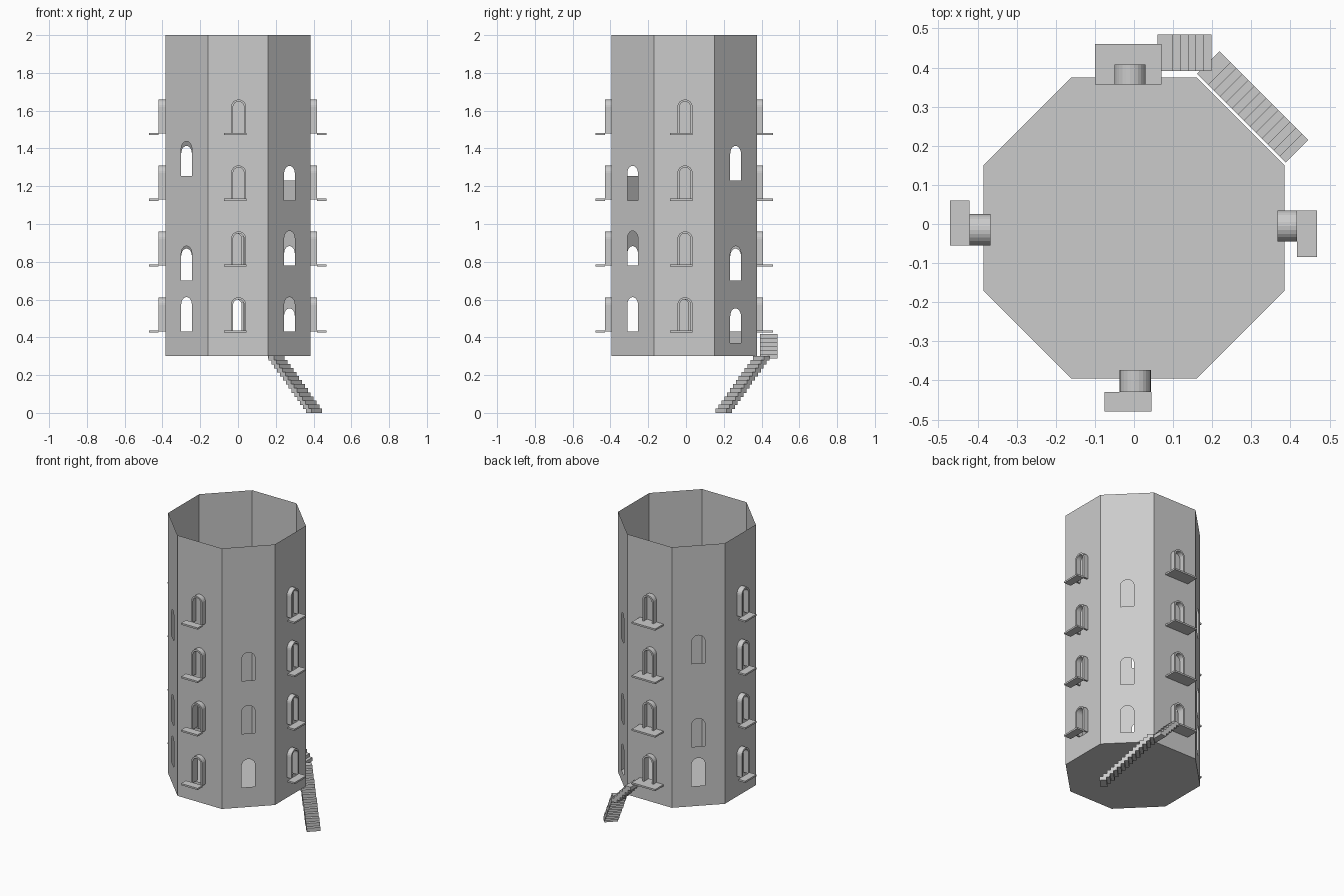
import bpy
import math
from mathutils import Vector
from mathutils.geometry import tessellate_polygon

if "Cube" in bpy.data.objects:
    bpy.data.objects.remove(bpy.data.objects["Cube"])

stone = bpy.data.materials.new("pale_stone")
stone.diffuse_color = (0.6, 0.6, 0.6, 1)
stone.use_nodes = True
stone.node_tree.nodes["Principled BSDF"].inputs["Base Color"].default_value = stone.diffuse_color

BASE, TOP = 0.30, 2.0
LEVELS = (0.432, 0.781, 1.13, 1.479)


def add_mesh(name, verts, faces):
    mesh = bpy.data.meshes.new(name)
    mesh.from_pydata([tuple(v) for v in verts], [], faces)
    mesh.materials.append(stone)
    mesh.update()
    obj = bpy.data.objects.new(name, mesh)
    bpy.context.collection.objects.link(obj)
    return obj


def arch(u, z, width, height, seg=12):
    """Round-headed outline from lower right, over the top, to lower left."""
    r = width / 2
    pts = [(u + r, z)]
    for i in range(seg + 1):
        a = math.pi * i / seg
        pts.append((u + r * math.cos(a), z + height - r + r * math.sin(a)))
    return pts + [(u - r, z)]


def box(name, origin, t, n, us, ds, zs):
    """Box given by ranges along the tangent, the normal and the height."""
    v = [origin + t * u + n * d + Vector((0, 0, z)) for z in zs for d in ds for u in us]
    f = [(0, 1, 3, 2), (4, 6, 7, 5), (0, 4, 5, 1), (2, 3, 7, 6), (0, 2, 6, 4), (1, 5, 7, 3)]
    if t.cross(n).z > 0:
        f = [q[::-1] for q in f]
    return add_mesh(name, v, f)


def wall(name, a, b, openings):
    """Flat wall panel from corner a to b with arched openings (u, z, w, h)."""
    a, b = Vector((*a, 0)), Vector((*b, 0))
    t, length = (b - a).normalized(), (b - a).length
    loops = [[(0, BASE), (length, BASE), (length, TOP), (0, TOP)]]
    loops += [arch(length / 2 + u, z, w, h) for u, z, w, h in openings]
    flat = [p for loop in loops for p in loop]
    tris = tessellate_polygon([[Vector((u, z, 0)) for u, z in loop] for loop in loops])
    faces = []
    for i, j, k in tris:
        (x0, y0), (x1, y1), (x2, y2) = flat[i], flat[j], flat[k]
        area = (x1 - x0) * (y2 - y0) - (x2 - x0) * (y1 - y0)
        if abs(area) > 1e-9:
            faces.append((i, j, k) if area > 0 else (i, k, j))
    add_mesh(name, [a + t * u + Vector((0, 0, z)) for u, z in flat], faces)


def frame(name, t, n, u, d0, d1, z):
    """Arched door surround, open at the threshold."""
    outer, inner = arch(u, z, 0.08, 0.18), arch(u, z, 0.058, 0.169)
    k = len(outer)
    verts = [t * p[0] + n * d + Vector((0, 0, p[1]))
             for d in (d1, d0) for loop in (outer, inner) for p in loop]
    o1, i1, o0, i0 = 0, k, 2 * k, 3 * k
    faces = []
    for i in range(k - 1):
        j = i + 1
        faces += [(o1 + i, o1 + j, i1 + j, i1 + i), (o0 + j, o0 + i, i0 + i, i0 + j),
                  (o0 + i, o0 + j, o1 + j, o1 + i), (i1 + i, i1 + j, i0 + j, i0 + i)]
    for i in (0, k - 1):
        q = (o1 + i, i1 + i, i0 + i, o0 + i)
        faces.append(q[::-1] if i == 0 else q)
    add_mesh(name, verts, faces)


# Octagonal tower: corners run anticlockwise from the front wall
corners = [(-0.16, -0.395), (0.16, -0.395), (0.385, -0.17), (0.385, 0.15),
           (0.16, 0.375), (-0.16, 0.375), (-0.385, 0.15), (-0.385, -0.17)]
names = ["front", "front_right", "right", "back_right", "back", "back_left", "left", "front_left"]
windows = {"front_right": (0.43, 0.78, 1.125), "back_right": (0.37, 0.70, 1.23),
           "back_left": (0.43, 0.687, 1.23), "front_left": (0.43, 0.70, 1.255)}
doors = {"front": (0.003, 2), "right": (-0.005, 1), "back": (0.01, 1)}
for i, name in enumerate(names):
    holes = [(0, z, 0.08, 0.183) for z in windows.get(name, ())]
    if name in doors:
        u, count = doors[name]
        # tangent offset is measured from the middle of each wall
        shift = u + 0.01 if name == "right" else u
        holes += [(shift, z, 0.058, 0.169) for z in LEVELS[:count]]
    wall(name + "_wall", corners[i], corners[(i + 1) % 8], holes)
add_mesh("tower_floor", [(x, y, BASE) for x, y in corners], [tuple(range(7, -1, -1))])

# Door surrounds and balcony slabs: normal, door centre, surround depths, slab width, slab depths
sides = {"front": ((0, -1), 0.003, (0.373, 0.43), (-0.075, 0.045), (0.43, 0.48)),
         "right": ((1, 0), -0.005, (0.367, 0.417), (-0.085, 0.035), (0.417, 0.468)),
         "back": ((0, 1), 0.01, (0.357, 0.408), (-0.07, 0.10), (0.357, 0.46)),
         "left": ((-1, 0), 0.015, (0.367, 0.42), (-0.06, 0.055), (0.42, 0.47))}
for name, (nrm, u, fd, su, sd) in sides.items():
    n = Vector((*nrm, 0))
    t = Vector((-n.y, n.x, 0))
    for i, z in enumerate(LEVELS):
        frame(f"{name}_door_surround_{i + 1}", t, n, u, *fd, z)
        box(f"{name}_balcony_{i + 1}", Vector(), t, n, su, sd, (z - 0.007, z + 0.004))


# Stairs: overlapping block treads
def stairs(name, start, run, side, width, count, pitch, z0, rise, depth=0.04):
    for i in range(count):
        box(f"{name}_step_{i + 1}", start, run, side,
            (i * pitch, i * pitch + depth), (0, width),
            (z0 + i * rise, z0 + i * rise + 0.024))


s = math.sqrt(0.5)
stairs("lower_stair", Vector((0.388, 0.157, 0)), Vector((-s, s, 0)), Vector((s, s, 0)),
       0.082, 14, 0.0216, 0.0, 0.0213)
stairs("upper_stair", Vector((0.198, 0.391, 0)), Vector((-1, 0, 0)), Vector((0, 1, 0)),
       0.094, 6, 0.0196, 0.287, 0.0213)
